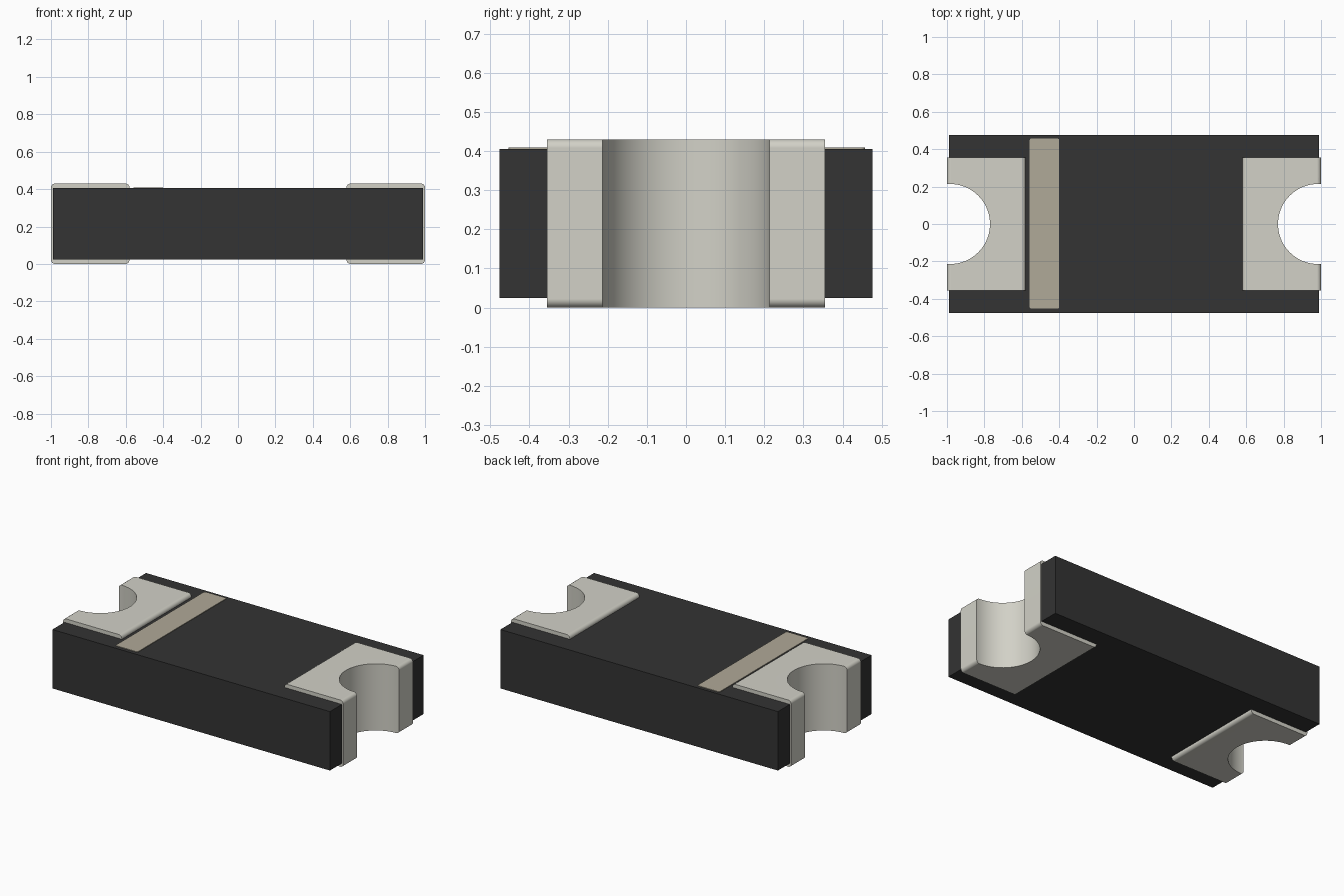
import bpy, bmesh, math
from mathutils import Vector

if "Cube" in bpy.data.objects:
    bpy.data.objects.remove(bpy.data.objects["Cube"], do_unlink=True)


def material(name, srgb):
    col = [c / 12.92 if c <= 0.04045 else ((c + 0.055) / 1.055) ** 2.4 for c in srgb] + [1.0]
    m = bpy.data.materials.new(name)
    m.use_nodes = True
    m.diffuse_color = col
    bsdf = next(n for n in m.node_tree.nodes if n.type == 'BSDF_PRINCIPLED')
    bsdf.inputs["Base Color"].default_value = col
    return m


BLACK = material("black body", (0.20, 0.20, 0.20))
METAL = material("metal grey", (0.824, 0.820, 0.781))
TAN = material("light brown", (0.691, 0.664, 0.598))


def arc(cx, cy, r, a0, a1, n):
    """Points along an arc, angles in degrees."""
    angles = [math.radians(a0 + (a1 - a0) * i / n) for i in range(n + 1)]
    return [(cx + r * math.cos(a), cy + r * math.sin(a)) for a in angles]


def rounded_rect(x0, x1, y0, y1, r, n=6):
    return (arc(x1 - r, y0 + r, r, -90, 0, n) + arc(x1 - r, y1 - r, r, 0, 90, n)
            + arc(x0 + r, y1 - r, r, 90, 180, n) + arc(x0 + r, y0 + r, r, 180, 270, n))


def extrude(name, outline, lo, hi, mat, axis='Z'):
    """Solid from a closed outline, extruded along Z (xy outline) or Y (xz outline)."""
    bm = bmesh.new()
    place = (lambda p: (p[0], p[1], lo)) if axis == 'Z' else (lambda p: (p[0], lo, p[1]))
    face = bm.faces.new([bm.verts.new(place(p)) for p in outline])
    new = bmesh.ops.extrude_face_region(bm, geom=[face])["geom"]
    move = Vector((0, 0, hi - lo)) if axis == 'Z' else Vector((0, hi - lo, 0))
    bmesh.ops.translate(bm, vec=move, verts=[g for g in new if isinstance(g, bmesh.types.BMVert)])
    bmesh.ops.recalc_face_normals(bm, faces=bm.faces)
    me = bpy.data.meshes.new(name)
    bm.to_mesh(me)
    bm.free()
    me.materials.append(mat)
    ob = bpy.data.objects.new(name, me)
    bpy.context.collection.objects.link(ob)
    return ob


def select(ob):
    bpy.ops.object.select_all(action='DESELECT')
    ob.select_set(True)
    bpy.context.view_layer.objects.active = ob


NOTCH_X, NOTCH_R = 0.984, 0.214

# Body: block with a clearance notch in each end, hidden inside the terminals
bx, by = 0.99, 0.477
right_end = [(bx, -by)] + arc(bx, 0, 0.25, 270, 90, 32) + [(bx, by)]
left_end = [(-x, -y) for x, y in right_end]
extrude("body", right_end + left_end, 0.025, 0.405, BLACK)

# Polarity stripe on the top face
extrude("polarity_stripe", rounded_rect(-0.558, -0.4, -0.453, 0.457, 0.01, 4), 0.40, 0.409, TAN)

# Terminals: rounded wrap-around pads with a half-round notch
for name, s in (("left_terminal", 1), ("right_terminal", -1)):
    x0, x1 = sorted((0.58 * s, 1.0 * s))
    pad = extrude(name, rounded_rect(x0, x1, 0, 0.43, 0.022), -0.355, 0.355, METAL, 'Y')
    cutter = extrude("notch_cutter", arc(NOTCH_X * s, 0, NOTCH_R, 0, 360 - 360 / 96, 95),
                     -0.1, 0.53, METAL)
    cutter.hide_render = True
    cut = pad.modifiers.new("notch", 'BOOLEAN')
    cut.operation, cut.solver, cut.object = 'DIFFERENCE', 'EXACT', cutter
    select(pad)
    bpy.ops.object.modifier_apply(modifier=cut.name)
    bpy.data.objects.remove(cutter, do_unlink=True)
    bpy.ops.object.shade_smooth_by_angle(angle=math.radians(30))
    pad.modifiers.new("even_shading", 'WEIGHTED_NORMAL').keep_sharp = True
